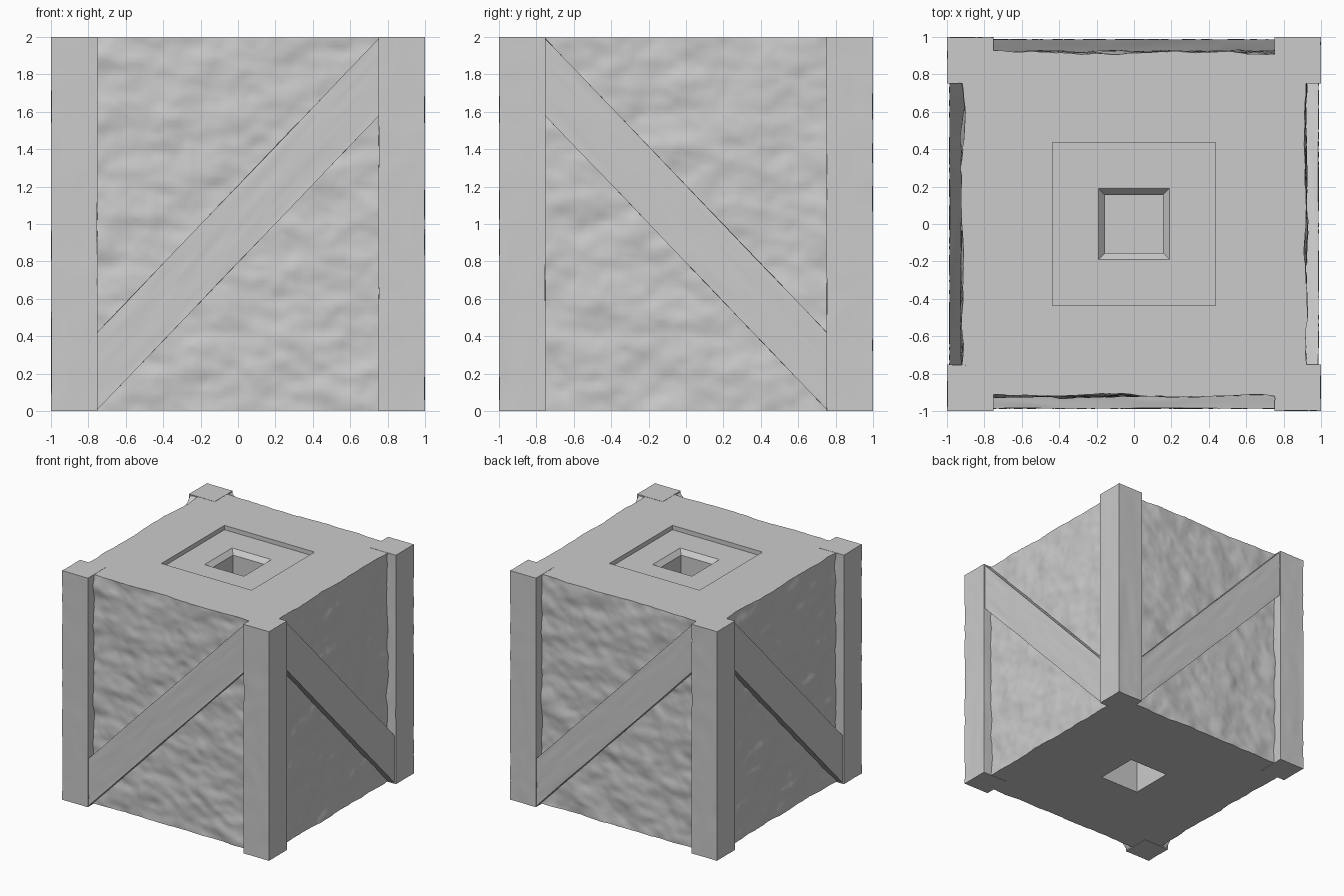
import bpy, bmesh, math
from mathutils import Vector, Matrix, noise

cube = bpy.data.objects.get("Cube")
if cube:
    bpy.data.objects.remove(cube, do_unlink=True)

grey = bpy.data.materials.new("plain grey")
grey.use_nodes = True
colour = (0.6, 0.6, 0.6, 1)
grey.diffuse_color = colour
grey.node_tree.nodes["Principled BSDF"].inputs["Base Color"].default_value = colour


def bumps(p, scale, seed=0):
    """Soft noise, stretched by scale on each axis."""
    return noise.noise(Vector((p.x * scale[0] + seed, p.y * scale[1], p.z * scale[2])))


def loft(name, rings):
    """Skin equal-sized closed rings into a capped solid."""
    bm = bmesh.new()
    loops = [[bm.verts.new(p) for p in ring] for ring in rings]
    for a, b in zip(loops, loops[1:]):
        for i in range(len(a)):
            bm.faces.new((a[i - 1], a[i], b[i], b[i - 1]))
    bm.faces.new(loops[0])
    bm.faces.new(loops[-1])
    bmesh.ops.recalc_face_normals(bm, faces=bm.faces)
    mesh = bpy.data.meshes.new(name)
    bm.to_mesh(mesh)
    bm.free()
    obj = bpy.data.objects.new(name, mesh)
    mesh.materials.append(grey)
    bpy.context.collection.objects.link(obj)
    bpy.ops.object.select_all(action="DESELECT")
    obj.select_set(True)
    bpy.context.view_layer.objects.active = obj
    bpy.ops.object.shade_smooth_by_angle(angle=math.radians(40))
    return obj


def rectangle(hx, hy, n):
    """Points around a rectangle, n per side."""
    corners = [Vector((sx * hx, sy * hy, 0)) for sx, sy in ((-1, -1), (1, -1), (1, 1), (-1, 1))]
    return [corners[k].lerp(corners[(k + 1) % 4], i / n) for k in range(4) for i in range(n)]


# Core block: socket on top, hammered walls, socket underneath
SIDE = 84
TOP = 1.998


def core_ring(half, z):
    return [p + Vector((0, 0, z)) for p in rectangle(half, half, SIDE)]


def wall_ring(z):
    ring = []
    for p in core_ring(0.918, z):
        d = 0.017 * bumps(p, (4, 4, 6)) + 0.010 * bumps(p, (9, 9, 13), 7)
        d += 0.004 * bumps(p, (25, 25, 30), 3)
        ring.append(Vector((p.x * (1 + d), p.y * (1 + d), p.z)))
    return ring


socket = [(0.155, 1.2), (0.155, 1.92), (0.19, 1.96), (0.435, 1.96), (0.435, TOP)]
rings = [core_ring(h, z) for h, z in socket]
rings += [wall_ring(TOP + (0.002 - TOP) * i / SIDE) for i in range(SIDE + 1)]
rings += [core_ring(0.19, 0.002), core_ring(0.19, 0.8)]
loft("core_block", rings)

# Corner posts with faint wood grain
for sx, x_name in ((-1, "right"), (1, "left")):
    for sy, y_name in ((-1, "front"), (1, "back")):
        centre = Vector((sx * 0.875, sy * 0.875, 0))
        rings = []
        for i in range(61):
            ring = []
            for p in rectangle(0.125, 0.125, 8):
                q = p + centre + Vector((0, 0, 2 * i / 60))
                g = abs(bumps(q, (14, 14, 1.5))) + abs(bumps(q, (5, 5, 4), 5))
                shrink = 1 - 0.03 * g
                ring.append(Vector((centre.x + p.x * shrink, centre.y + p.y * shrink, q.z)))
            rings.append(ring)
        loft(f"{y_name}_{x_name}_post", rings)

# Diagonal braces, slope alternating from side to side
for k, side in enumerate(("front", "left", "back", "right")):
    turn = Matrix.Rotation(k * math.pi / 2, 3, "Z")
    flip = -1 if k % 2 else 1
    rings = []
    for i in range(71):
        t = i / 70
        u = (-0.755 + 1.51 * t) * flip
        ring = []
        for p in rectangle(0.06, 0.208, 12):
            g = abs(bumps(Vector((p.x, p.y, t)), (14, 16, 4), 9 * k))
            depth = 0.928 + p.x * (1 - 0.12 * g)
            height = 0.212 + 1.576 * t + p.y * (1 - 0.03 * g)
            ring.append(turn @ Vector((u, -depth, height)))
        rings.append(ring)
    loft(f"{side}_brace", rings)
